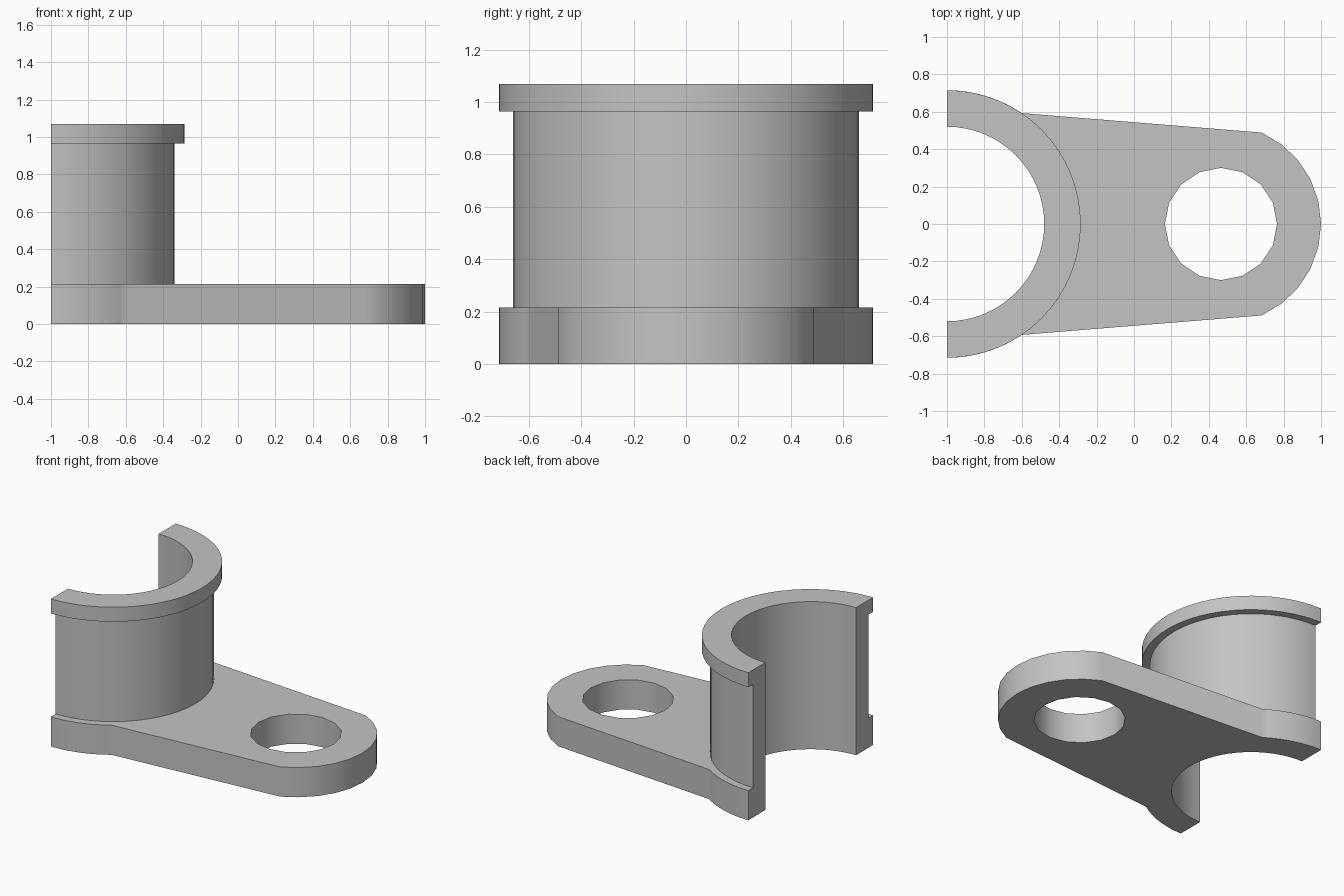
import bpy, bmesh
from math import cos, sin, radians

default = bpy.data.objects.get("Cube")
if default:
    bpy.data.objects.remove(default, do_unlink=True)

# Main dimensions
AXIS_X = -1.0
BORE, WALL, FLANGE = 0.52, 0.66, 0.715
PLATE_TOP, FLANGE_BOTTOM, TOP = 0.215, 0.965, 1.07
EYE_X, EYE_R, HOLE_R = 0.465, 0.535, 0.30

grey = bpy.data.materials.new("plain grey")
grey.use_nodes = True
grey.diffuse_color = (0.55, 0.55, 0.55, 1)
grey.node_tree.nodes["Principled BSDF"].inputs["Base Color"].default_value = grey.diffuse_color


def arc(cx, radius, start, end, steps):
    angles = [radians(start + (end - start) * i / steps) for i in range(steps + 1)]
    return [(cx + radius * cos(a), radius * sin(a)) for a in angles]


def finish(name, bm):
    bmesh.ops.recalc_face_normals(bm, faces=bm.faces)
    mesh = bpy.data.meshes.new(name)
    bm.to_mesh(mesh)
    bm.free()
    mesh.materials.append(grey)
    obj = bpy.data.objects.new(name, mesh)
    bpy.context.collection.objects.link(obj)
    bpy.ops.object.select_all(action="DESELECT")
    obj.select_set(True)
    bpy.context.view_layer.objects.active = obj
    bpy.ops.object.shade_smooth_by_angle(angle=radians(30))
    return obj


def add_loop(bm, points):
    verts = [bm.verts.new((x, y, 0)) for x, y in points]
    return [bm.edges.new((v, verts[(i + 1) % len(verts)])) for i, v in enumerate(verts)]


# Base plate: half collar, tapering arm and rounded eye with a 16-sided hole
outline = (arc(AXIS_X, BORE, 90, -90, 32)
           + arc(AXIS_X, FLANGE, -90, -56, 12)
           + arc(EYE_X, EYE_R, -66, 66, 10)
           + arc(AXIS_X, FLANGE, 56, 90, 12))
hole = arc(EYE_X, HOLE_R, 0, 360, 16)[:-1]
bm = bmesh.new()
edges = add_loop(bm, outline) + add_loop(bm, hole)
bmesh.ops.triangle_fill(bm, edges=edges, use_beauty=True, normal=(0, 0, 1))
top = bmesh.ops.extrude_face_region(bm, geom=bm.faces[:], use_keep_orig=True)
bmesh.ops.translate(bm, vec=(0, 0, PLATE_TOP),
                    verts=[g for g in top["geom"] if isinstance(g, bmesh.types.BMVert)])
finish("base_plate", bm)

# Half sleeve with top flange: closed section swept through half a turn
section = [(BORE, PLATE_TOP), (WALL, PLATE_TOP), (WALL, FLANGE_BOTTOM),
           (FLANGE, FLANGE_BOTTOM), (FLANGE, TOP), (BORE, TOP)]
bm = bmesh.new()
columns = [[bm.verts.new((x, y, z)) for x, y in arc(AXIS_X, r, -90, 90, 32)]
           for r, z in section]
for a, b in zip(columns, columns[1:] + columns[:1]):
    for i in range(32):
        bm.faces.new((a[i], a[i + 1], b[i + 1], b[i]))
for end in (0, -1):
    bm.faces.new([column[end] for column in columns])
finish("half_sleeve", bm)
